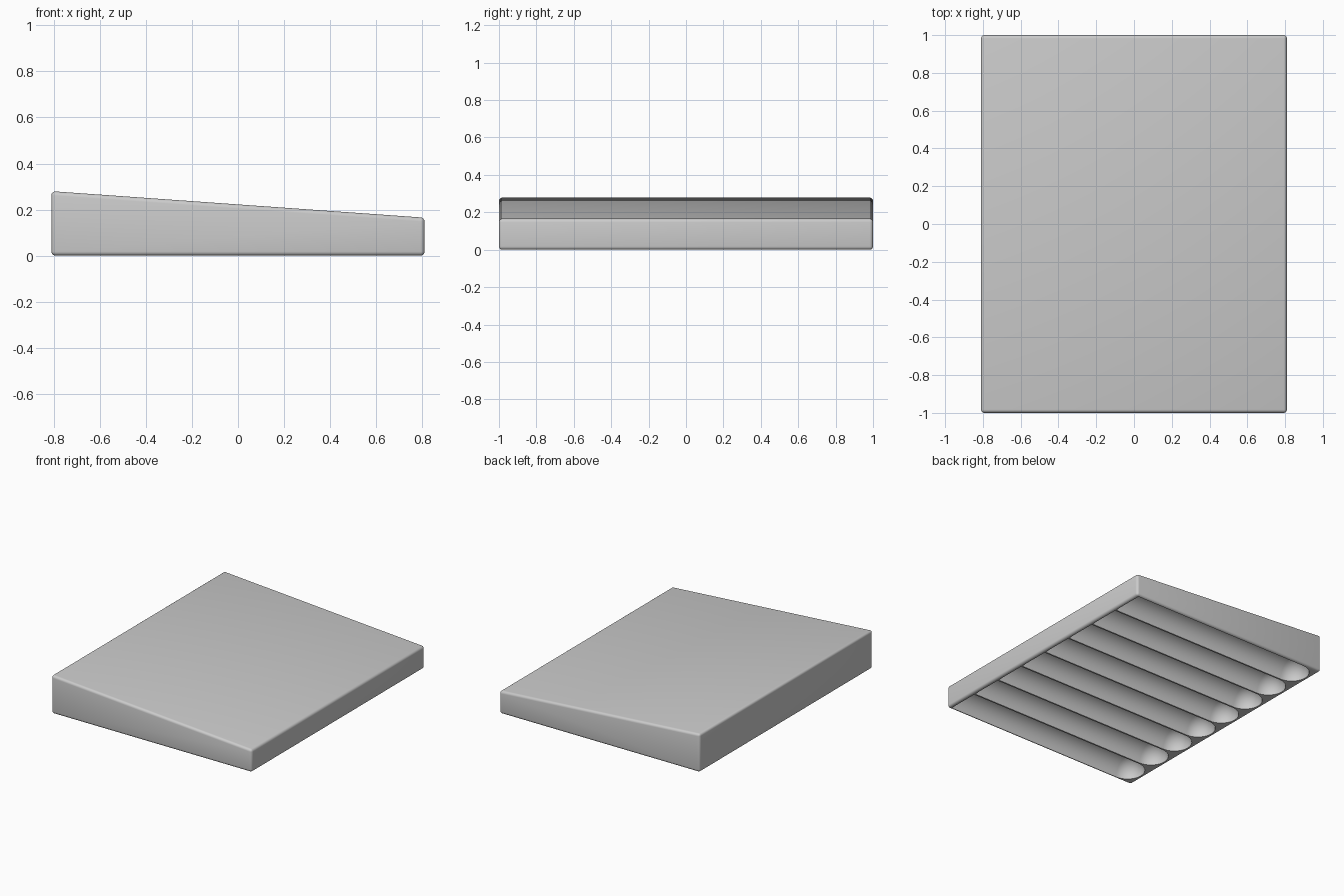
import bpy, bmesh, math
from mathutils import Matrix, Vector

if "Cube" in bpy.data.objects:
    bpy.data.objects.remove(bpy.data.objects["Cube"], do_unlink=True)

HALF_X, HALF_Y = 0.81, 1.0
HIGH, LOW = 0.28, 0.165
GROOVES, PITCH, RADIUS = 8, 0.247, 0.118
START_X, TIP_X = 0.785, -0.785

grey = bpy.data.materials.new("plain grey")
grey.use_nodes = True
colour = (0.6, 0.6, 0.6, 1)
grey.diffuse_color = colour
grey.node_tree.nodes["Principled BSDF"].inputs["Base Color"].default_value = colour


def make_object(name, bm):
    bmesh.ops.recalc_face_normals(bm, faces=bm.faces)
    mesh = bpy.data.meshes.new(name)
    bm.to_mesh(mesh)
    bm.free()
    mesh.materials.append(grey)
    obj = bpy.data.objects.new(name, mesh)
    bpy.context.collection.objects.link(obj)
    return obj


# Wedge body: side profile extruded front to back, all edges rounded
bm = bmesh.new()
profile = [(-HALF_X, 0), (HALF_X, 0), (HALF_X, LOW), (-HALF_X, HIGH)]
side = bm.faces.new([bm.verts.new((x, -HALF_Y, z)) for x, z in profile])
grown = bmesh.ops.extrude_face_region(bm, geom=[side])["geom"]
bmesh.ops.translate(bm, vec=(0, 2 * HALF_Y, 0),
                    verts=[v for v in grown if isinstance(v, bmesh.types.BMVert)])
bmesh.ops.recalc_face_normals(bm, faces=bm.faces)
bmesh.ops.bevel(bm, geom=bm.edges[:], offset=0.018, offset_type='OFFSET',
                segments=4, profile=0.5, affect='EDGES')
body = make_object("wedge_body", bm)

# Groove cutters: rods with one flat end and one domed end, lathed about x
bm = bmesh.new()
for i in range(GROOVES):
    y = (i - (GROOVES - 1) / 2) * PITCH
    outline = [(START_X, 0), (START_X, RADIUS)]
    for k in range(13):
        a = math.pi / 2 * k / 12
        outline.append((TIP_X + RADIUS * (1 - math.sin(a)), RADIUS * math.cos(a)))
    points = [bm.verts.new((x, y, r)) for x, r in outline]
    edges = [bm.edges.new(pair) for pair in zip(points, points[1:])]
    bmesh.ops.spin(bm, geom=points + edges, cent=(0, y, 0), axis=(1, 0, 0),
                   angle=math.tau, steps=48)
bmesh.ops.remove_doubles(bm, verts=bm.verts, dist=0.0005)
cutter = make_object("groove_cutter", bm)
cutter.hide_render = True

# Carve the grooves into the underside
cut = body.modifiers.new("grooves", 'BOOLEAN')
cut.operation = 'DIFFERENCE'
cut.solver = 'EXACT'
cut.object = cutter
bpy.ops.object.select_all(action='DESELECT')
body.select_set(True)
bpy.context.view_layer.objects.active = body
bpy.ops.object.modifier_apply(modifier=cut.name)
bpy.data.objects.remove(cutter, do_unlink=True)
bpy.ops.object.shade_smooth_by_angle(angle=math.radians(35))
